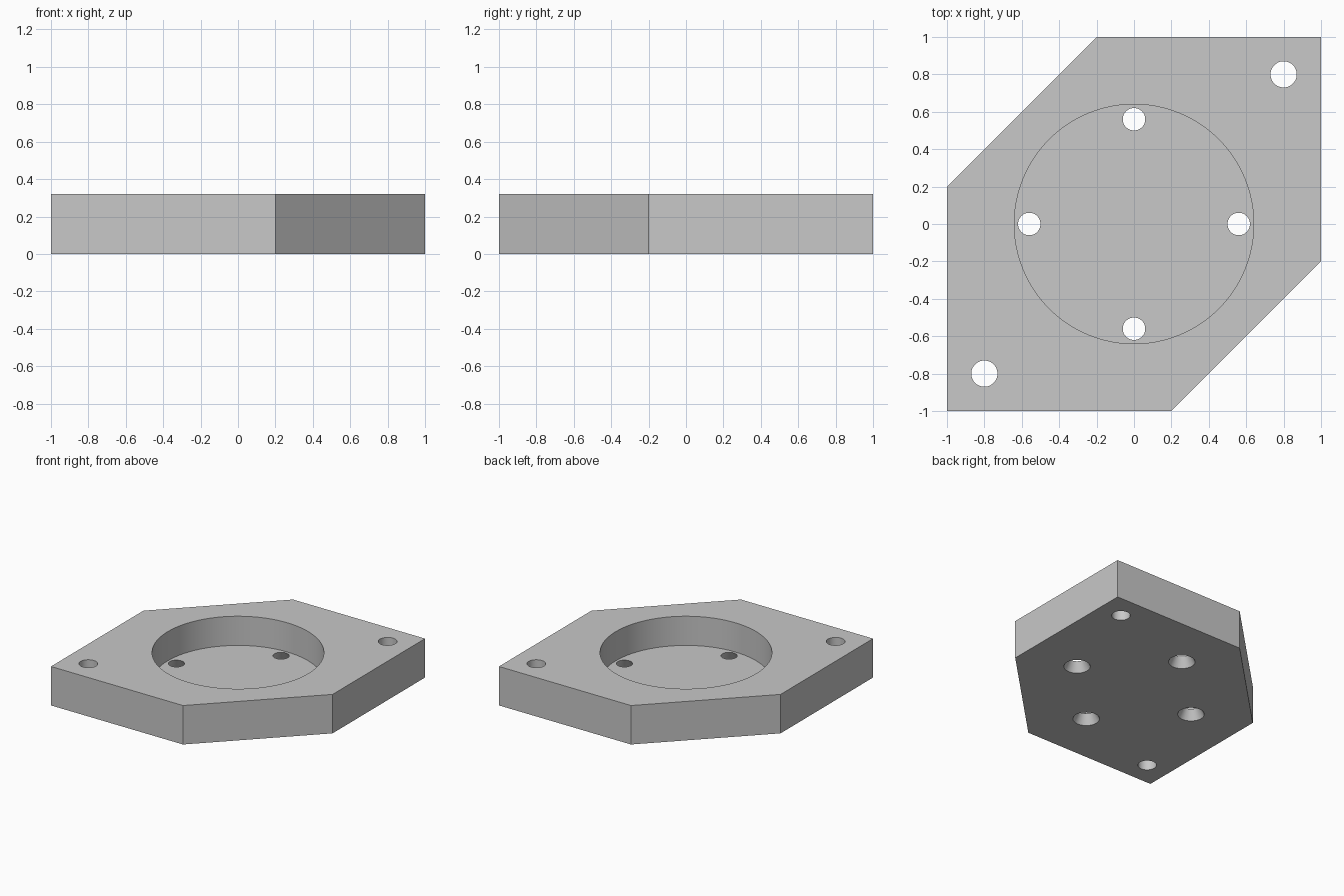
import bpy, bmesh
from mathutils import Matrix

if "Cube" in bpy.data.objects:
    bpy.data.objects.remove(bpy.data.objects["Cube"], do_unlink=True)

HEIGHT, FLOOR = 0.32, 0.08

# Single grey finish
grey = bpy.data.materials.new("plain grey")
grey.use_nodes = True
grey.diffuse_color = (0.58, 0.58, 0.58, 1)
bsdf = next(n for n in grey.node_tree.nodes if n.type == "BSDF_PRINCIPLED")
bsdf.inputs["Base Color"].default_value = grey.diffuse_color


def make_object(name, bm):
    mesh = bpy.data.meshes.new(name)
    bmesh.ops.recalc_face_normals(bm, faces=bm.faces)
    bm.to_mesh(mesh)
    bm.free()
    mesh.materials.append(grey)
    obj = bpy.data.objects.new(name, mesh)
    bpy.context.collection.objects.link(obj)
    return obj


def round_cutter(name, x, y, z0, z1, r0, r1, sides):
    bm = bmesh.new()
    bmesh.ops.create_cone(bm, cap_ends=True, segments=sides, radius1=r0, radius2=r1,
                          depth=z1 - z0, matrix=Matrix.Translation((x, y, (z0 + z1) / 2)))
    return make_object(name, bm)


# Square plate with two opposite corners cut off
outline = [(-1, -1), (0.2, -1), (1, -0.2), (1, 1), (-0.2, 1), (-1, 0.2)]
bm = bmesh.new()
base = bm.faces.new([bm.verts.new((x, y, 0)) for x, y in outline])
top = bmesh.ops.extrude_face_region(bm, geom=[base])["geom"]
bmesh.ops.translate(bm, vec=(0, 0, HEIGHT),
                    verts=[v for v in top if isinstance(v, bmesh.types.BMVert)])
plate = make_object("mounting_plate", bm)

# Round pocket, straight corner holes, and tapered holes through the pocket floor
cutters = [round_cutter("pocket_cutter", 0, 0, FLOOR, 0.5, 0.64, 0.64, 96)]
for s in (-1, 1):
    cutters.append(round_cutter("corner_hole_cutter", 0.8 * s, 0.8 * s, -0.1, 0.5, 0.07, 0.07, 48))
    for x, y in ((0.56 * s, 0), (0, 0.56 * s)):
        cutters.append(round_cutter("tapered_hole_cutter", x, y, -0.04, 0.12, 0.12, 0.04, 48))

bpy.ops.object.select_all(action="DESELECT")
bpy.context.view_layer.objects.active = plate
plate.select_set(True)
for cutter in cutters:
    mod = plate.modifiers.new("cut", "BOOLEAN")
    mod.operation, mod.solver, mod.object = "DIFFERENCE", "EXACT", cutter
    bpy.ops.object.modifier_apply(modifier=mod.name)
    bpy.data.objects.remove(cutter, do_unlink=True)

bpy.ops.object.shade_smooth_by_angle()
